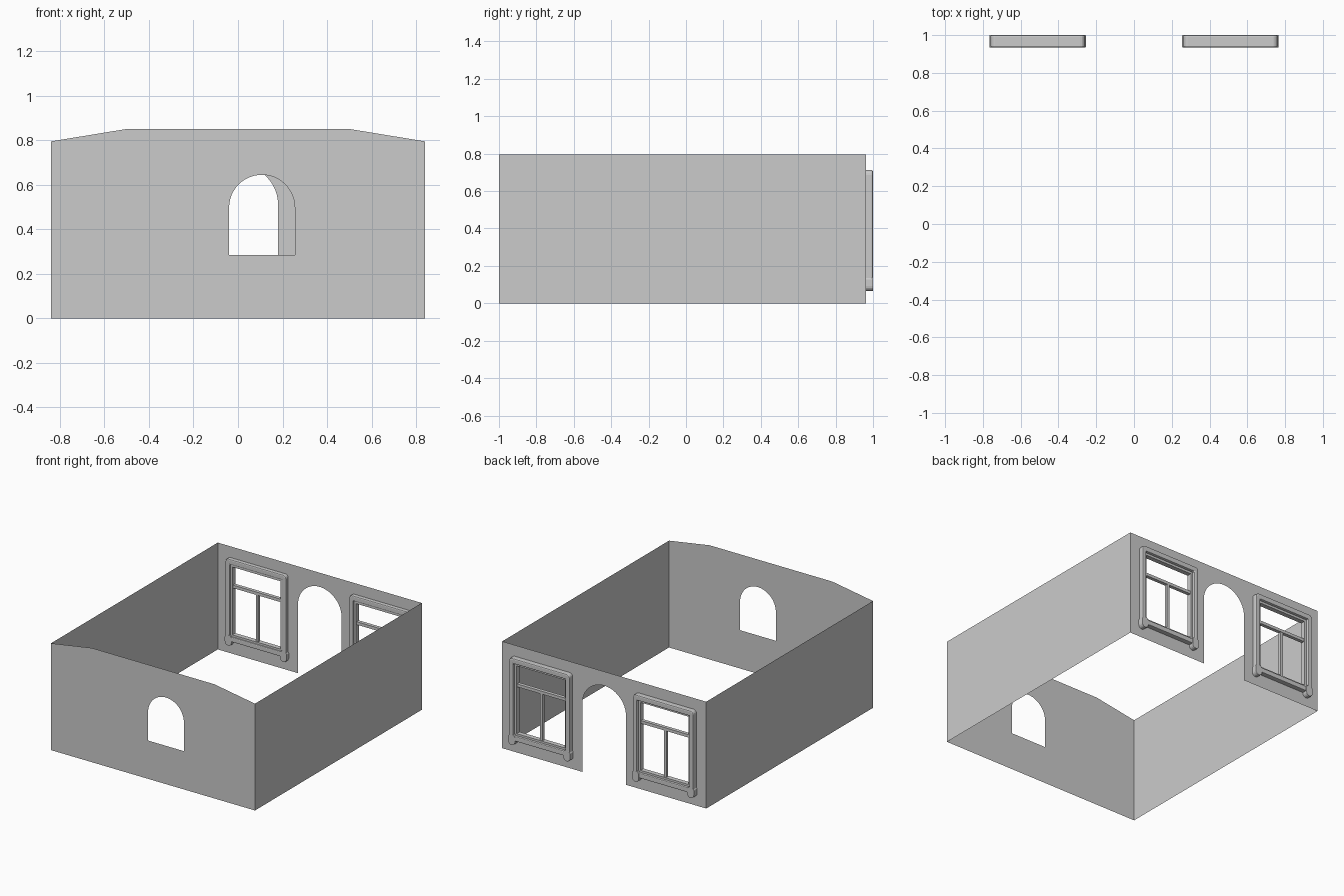
import bpy, bmesh, math
from mathutils import Vector

if "Cube" in bpy.data.objects:
    bpy.data.objects.remove(bpy.data.objects["Cube"])


def arc(cx, cz, r, a0, a1, n):
    return [(cx + r * math.cos(math.radians(a0 + (a1 - a0) * i / n)),
             cz + r * math.sin(math.radians(a0 + (a1 - a0) * i / n))) for i in range(n + 1)]


def rect(x0, x1, z0, z1):
    return [(x0, z0), (x1, z0), (x1, z1), (x0, z1)]


def panel(name, loops, y0, y1=None, bevel=0, mirror=False):
    """Flat xz panel from an outline plus holes, optionally given depth to y1."""
    bm = bmesh.new()
    edges = []
    for loop in loops:
        vs = [bm.verts.new((x, y0, z)) for x, z in loop]
        edges += [bm.edges.new((vs[i - 1], vs[i])) for i in range(len(vs))]
    bmesh.ops.triangle_fill(bm, use_beauty=True, edges=edges, normal=Vector((0, -1, 0)))
    if y1 is not None:
        ex = bmesh.ops.extrude_face_region(bm, geom=bm.faces[:], use_keep_orig=True)
        for v in ex["geom"]:
            if isinstance(v, bmesh.types.BMVert):
                v.co.y = y1
        bmesh.ops.recalc_face_normals(bm, faces=bm.faces[:])
    me = bpy.data.meshes.new(name)
    bm.to_mesh(me)
    bm.free()
    ob = bpy.data.objects.new(name, me)
    bpy.context.collection.objects.link(ob)
    if bevel:
        b = ob.modifiers.new("bevel", "BEVEL")
        b.width, b.segments, b.limit_method = bevel, 2, "ANGLE"
        b.angle_limit = math.radians(50)
    if mirror:
        ob.modifiers.new("mirror", "MIRROR").use_mirror_merge = False
    return ob


W, H, YF, YB = 0.84, 0.795, -1.0, 0.962

# Front wall with clipped gable and arched window
front_window = [(-0.04, 0.285), (0.255, 0.285)] + arc(0.1075, 0.4975, 0.1475, 0, 180, 24)
panel("front_wall", [[(-W, 0), (W, 0), (W, H), (0.505, 0.85), (-0.505, 0.85), (-W, H)],
                     front_window], YF)

# Back wall with arched doorway and two window openings
back = [(W, 0), (W, H), (-W, H), (-W, 0), (-0.18, 0)] + arc(0, 0.51, 0.18, 180, 0, 24) + [(0.18, 0)]
panel("back_wall", [back, rect(0.295, 0.725, 0.105, 0.672),
                    rect(-0.725, -0.295, 0.105, 0.672)], YB)

# Side walls
for side, s in (("left", -1), ("right", 1)):
    me = bpy.data.meshes.new(side + "_wall")
    me.from_pydata([(s * W, YF, 0), (s * W, YB, 0), (s * W, YB, H), (s * W, YF, H)], [],
                   [(0, 1, 2, 3) if s > 0 else (3, 2, 1, 0)])
    bpy.context.collection.objects.link(bpy.data.objects.new(side + "_wall", me))

# Window casing: arch-cornered surround open at the bottom
X0, X1, TOP = 0.26, 0.76, 0.712
casing = ([(X0, 0.12), (0.295, 0.12), (0.295, 0.672), (0.725, 0.672), (0.725, 0.12), (X1, 0.12)]
          + arc(X1 - 0.025, TOP - 0.025, 0.025, 0, 90, 4)
          + arc(X0 + 0.025, TOP - 0.025, 0.025, 90, 180, 4))
panel("window_casing", [casing], 0.935, 1.0, 0.008, True)

# Inner sash, sill and glazing bars
panel("window_sash", [rect(0.29, 0.73, 0.10, 0.68), rect(0.312, 0.708, 0.15, 0.655)],
      0.945, 0.98, 0, True)
panel("window_sill", [rect(0.29, 0.73, 0.098, 0.135)], 0.938, 0.997, 0.006, True)
panel("window_transom", [rect(0.30, 0.72, 0.497, 0.519)], 0.95, 0.976, 0, True)
panel("window_mullion", [rect(0.50, 0.52, 0.14, 0.505)], 0.952, 0.974, 0, True)

# Rounded corbels at the foot of each casing
for name, cx in (("inner_corbel", 0.283), ("outer_corbel", 0.737)):
    shape = ([(cx + 0.017, 0.145), (cx - 0.017, 0.145), (cx - 0.028, 0.128)]
             + arc(cx, 0.093, 0.028, 180, 360, 8) + [(cx + 0.028, 0.128)])
    panel(name, [shape], 0.935, 1.0, 0.006, True)
